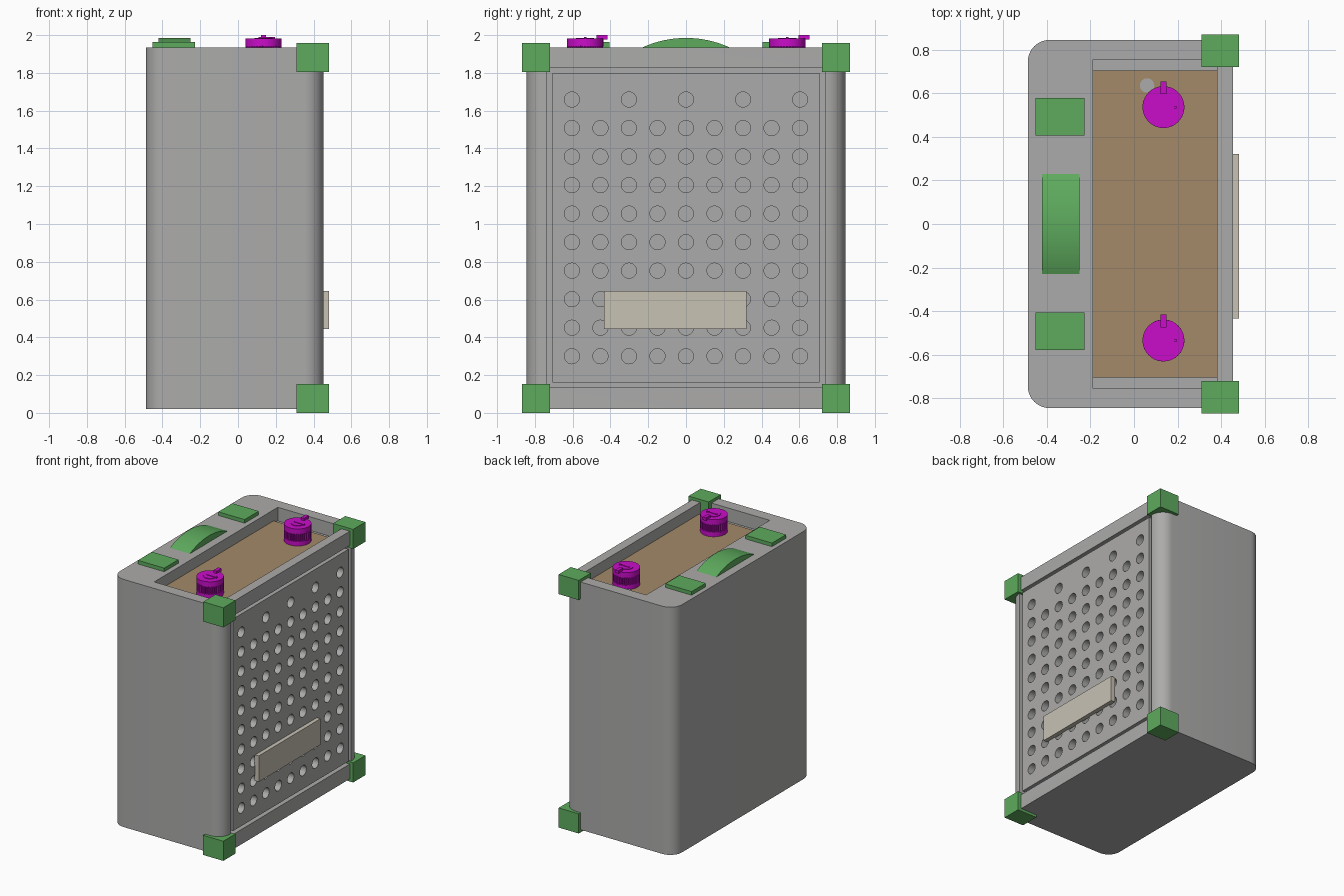
import bpy, bmesh, math
from mathutils import Matrix

if "Cube" in bpy.data.objects:
    bpy.data.objects.remove(bpy.data.objects["Cube"])


def material(name, rgb):
    m = bpy.data.materials.new(name)
    m.diffuse_color = (*rgb, 1)
    m.use_nodes = True
    m.node_tree.nodes["Principled BSDF"].inputs["Base Color"].default_value = m.diffuse_color
    return m


GRAY = material("cabinet gray", (0.413, 0.41, 0.405))
BROWN = material("panel brown", (0.366, 0.254, 0.138))
GREEN = material("fitting green", (0.112, 0.407, 0.112))
MAGENTA = material("knob magenta", (0.59, 0.004, 0.59))
BEIGE = material("plate beige", (0.578, 0.539, 0.456))


def finish(bm, name, mat):
    bmesh.ops.recalc_face_normals(bm, faces=bm.faces)
    me = bpy.data.meshes.new(name)
    bm.to_mesh(me)
    bm.free()
    me.materials.append(mat)
    ob = bpy.data.objects.new(name, me)
    bpy.context.collection.objects.link(ob)
    return ob


def activate(ob):
    bpy.ops.object.select_all(action='DESELECT')
    ob.select_set(True)
    bpy.context.view_layer.objects.active = ob


def smooth(ob):
    activate(ob)
    bpy.ops.object.shade_smooth_by_angle(angle=math.radians(30))


def add_box(bm, x, y, z):
    """Box from (min, max) ranges."""
    size = Matrix.Diagonal((x[1] - x[0], y[1] - y[0], z[1] - z[0], 1))
    mid = Matrix.Translation((sum(x) / 2, sum(y) / 2, sum(z) / 2))
    bmesh.ops.create_cube(bm, size=1, matrix=mid @ size)


def box(name, mat, x, y, z):
    bm = bmesh.new()
    add_box(bm, x, y, z)
    return finish(bm, name, mat)


def extrude(bm, points, vec):
    """Solid from a flat outline pushed along vec."""
    face = bm.faces.new([bm.verts.new(p) for p in points])
    out = bmesh.ops.extrude_face_region(bm, geom=[face], use_keep_orig=True)
    verts = [v for v in out['geom'] if isinstance(v, bmesh.types.BMVert)]
    bmesh.ops.translate(bm, verts=verts, vec=vec)


def cut(ob, cutter):
    cutter.hide_render = True
    mod = ob.modifiers.new("cut", 'BOOLEAN')
    mod.operation, mod.solver, mod.object = 'DIFFERENCE', 'EXACT', cutter
    activate(ob)
    bpy.ops.object.modifier_apply(modifier=mod.name)
    bpy.data.objects.remove(cutter)


# Cabinet: rounded upright block with a top well and a pocket for the grille
X0, X1, Y, R = -0.487, 0.453, 0.844, 0.1
outline = []
for cx, cy, start in ((X1 - R, Y - R, 0), (X0 + R, Y - R, 90),
                      (X0 + R, R - Y, 180), (X1 - R, R - Y, 270)):
    for i in range(11):
        a = math.radians(start + i * 9)
        outline.append((cx + R * math.cos(a), cy + R * math.sin(a), 0.02))
bm = bmesh.new()
extrude(bm, outline, (0, 0, 1.915))
cabinet = finish(bm, "cabinet", GRAY)
cut(cabinet, box("well_cutter", GRAY, (-0.188, 0.381), (-0.755, 0.755), (1.83, 2.1)))
cut(cabinet, box("pocket_cutter", GRAY, (0.385, 0.6), (-0.735, 0.735), (0.135, 1.825)))
smooth(cabinet)

# Grille panel with rows of round holes (every second one on the top row)
grille = box("grille", GRAY, (0.38, 0.451), (-0.707, 0.707), (0.16, 1.8))
bm = bmesh.new()
turn = Matrix.Rotation(math.pi / 2, 4, 'Y')
for row in range(10):
    for col in range(-4, 5, 2 if row == 9 else 1):
        place = Matrix.Translation((0.42, col * 0.151, 0.3 + row * 0.151))
        bmesh.ops.create_cone(bm, cap_ends=True, segments=24, radius1=0.04,
                              radius2=0.04, depth=0.2, matrix=place @ turn)
cut(grille, finish(bm, "hole_cutter", GRAY))
smooth(grille)

# Blank plate on the grille
box("front_plate", BEIGE, (0.445, 0.482), (-0.434, 0.32), (0.445, 0.646))

# Control panel and small round socket in the well
box("control_panel", BROWN, (-0.188, 0.381), (-0.704, 0.704), (1.825, 1.85))
bm = bmesh.new()
bmesh.ops.create_cone(bm, cap_ends=True, segments=24, radius1=0.033, radius2=0.033,
                      depth=0.02, matrix=Matrix.Translation((0.06, 0.635, 1.845)))
smooth(finish(bm, "socket", GRAY))

# Corner guards and top feet, mirrored in y
for side, s in (("left", -1), ("right", 1)):
    ys = sorted((s * 0.719, s * 0.868))
    box("lower_guard_" + side, GREEN, (0.31, 0.482), ys, (0.0, 0.152))
    box("upper_guard_" + side, GREEN, (0.31, 0.482), ys, (1.805, 1.957))
    box("top_pad_" + side, GREEN, (-0.452, -0.227), sorted((s * 0.405, s * 0.577)),
        (1.93, 1.963))

# Arched handle: a shallow circle segment
half, rise = 0.23, 0.05
rad = (half ** 2 + rise ** 2) / (2 * rise)
span = math.asin(half / rad)
arc = [(-0.421, rad * math.sin(span * t / 10),
        1.935 + rise - rad + rad * math.cos(span * t / 10)) for t in range(-10, 11)]
bm = bmesh.new()
extrude(bm, arc, (0.17, 0, 0))
smooth(finish(bm, "handle", GREEN))


# Knobs: foot, ribbed grip, cap, raised centre, index bar and pointer
def knob(name, cx, cy):
    bm = bmesh.new()

    def disc(r, z0, z1):
        bmesh.ops.create_cone(bm, cap_ends=True, segments=40, radius1=r, radius2=r,
                              depth=z1 - z0,
                              matrix=Matrix.Translation((cx, cy, (z0 + z1) / 2)))

    disc(0.096, 1.845, 1.885)
    disc(0.096, 1.94, 1.982)
    disc(0.048, 1.98, 1.986)
    ribs = []
    for i in range(36):
        for da, r in ((0, 0.086), (2.5, 0.096), (6, 0.096), (8.5, 0.086)):
            a = math.radians(i * 10 + da)
            ribs.append((cx + r * math.cos(a), cy + r * math.sin(a), 1.88))
    extrude(bm, ribs, (0, 0, 0.065))
    add_box(bm, (cx - 0.027, cx + 0.06), (cy - 0.006, cy + 0.006), (1.975, 1.99))
    add_box(bm, (cx - 0.014, cx + 0.014), (cy + 0.06, cy + 0.118), (1.978, 2.0))
    smooth(finish(bm, name, MAGENTA))


knob("left_knob", 0.135, -0.534)
knob("right_knob", 0.135, 0.536)
